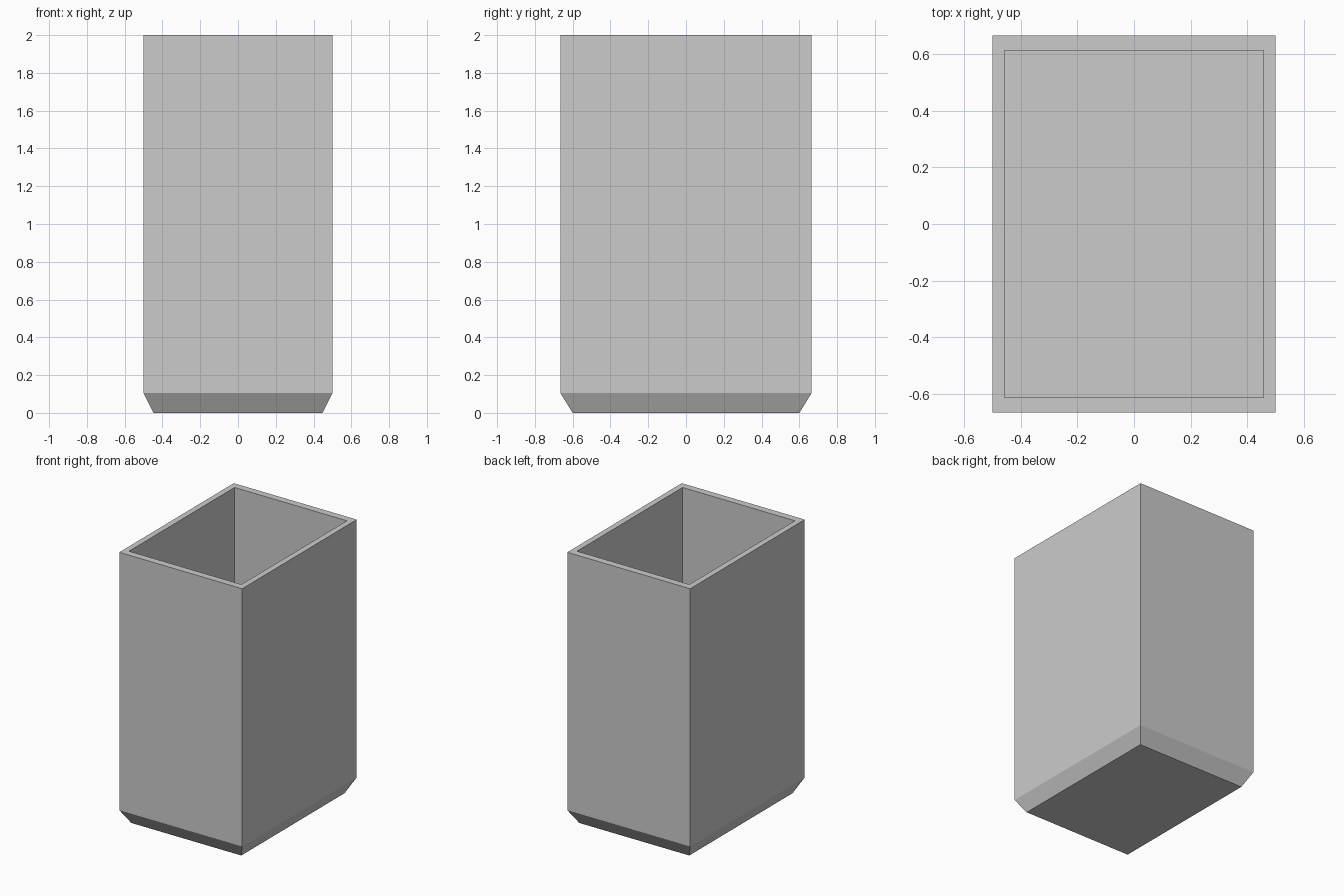
import bpy, bmesh

if "Cube" in bpy.data.objects:
    bpy.data.objects.remove(bpy.data.objects["Cube"])

# Rectangular rings (half x, half y, z), from the underside, up the outside, then down the inside
RINGS = [
    (0.447, 0.60, 0.0),    # chamfered foot
    (0.50, 0.665, 0.105),  # top of chamfer
    (0.50, 0.665, 2.0),    # outer rim
    (0.457, 0.613, 2.0),   # inner rim
    (0.457, 0.613, 0.105), # inner floor
]

bm = bmesh.new()


def ring(hx, hy, z):
    return [bm.verts.new((sx * hx, sy * hy, z))
            for sx, sy in ((-1, -1), (1, -1), (1, 1), (-1, 1))]


loops = [ring(*r) for r in RINGS]

# Walls between neighbouring rings
for a, b in zip(loops, loops[1:]):
    for i in range(4):
        j = (i + 1) % 4
        bm.faces.new((a[i], a[j], b[j], b[i]))

# Underside and inner floor
bm.faces.new(loops[0][::-1])
bm.faces.new(loops[-1])
bmesh.ops.recalc_face_normals(bm, faces=bm.faces)

mesh = bpy.data.meshes.new("open_bin")
bm.to_mesh(mesh)
bm.free()
bpy.context.collection.objects.link(bpy.data.objects.new("open_bin", mesh))
